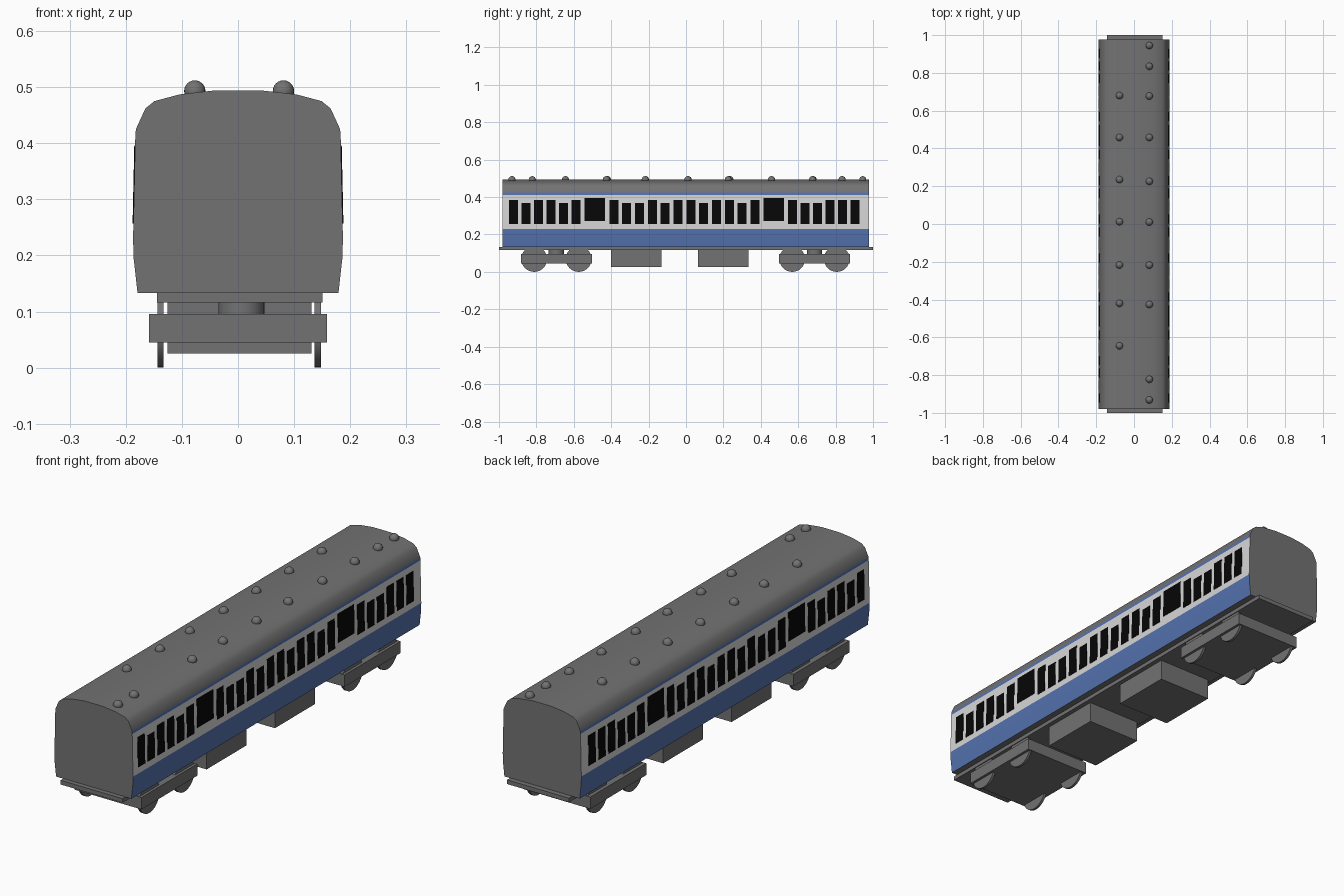
import bpy, bmesh, math
from mathutils import Matrix, Vector

if "Cube" in bpy.data.objects:
    bpy.data.objects.remove(bpy.data.objects["Cube"])


def material(name, rgb):
    m = bpy.data.materials.new(name)
    m.diffuse_color = (*rgb, 1)
    m.use_nodes = True
    m.node_tree.nodes["Principled BSDF"].inputs["Base Color"].default_value = m.diffuse_color
    return m


GREY = material("grey paint", (0.17, 0.17, 0.17))
WHITE = material("white paint", (0.68, 0.68, 0.68))
BLUE = material("blue paint", (0.09, 0.17, 0.43))
BLACK = material("black glass", (0.002, 0.002, 0.002))


def finish(name, bm, mats, smooth=False):
    bmesh.ops.recalc_face_normals(bm, faces=bm.faces)
    me = bpy.data.meshes.new(name)
    bm.to_mesh(me)
    bm.free()
    for m in mats:
        me.materials.append(m)
    ob = bpy.data.objects.new(name, me)
    bpy.context.collection.objects.link(ob)
    if smooth:
        bpy.ops.object.select_all(action='DESELECT')
        ob.select_set(True)
        bpy.context.view_layer.objects.active = ob
        bpy.ops.object.shade_smooth_by_angle(angle=math.radians(32))
    return ob


def box(name, x, y, z):
    bm = bmesh.new()
    size = Vector((x[1] - x[0], y[1] - y[0], z[1] - z[0]))
    mid = Vector((sum(x) / 2, sum(y) / 2, sum(z) / 2))
    bmesh.ops.create_cube(bm, size=1, matrix=Matrix.Translation(mid) @ Matrix.Diagonal((*size, 1)))
    return finish(name, bm, [GREY])


def cylinder(name, centre, radius, depth, axis_x=False):
    bm = bmesh.new()
    mat = Matrix.Translation(centre)
    if axis_x:
        mat = mat @ Matrix.Rotation(math.pi / 2, 4, 'Y')
    bmesh.ops.create_cone(bm, cap_ends=True, segments=32, radius1=radius,
                          radius2=radius, depth=depth, matrix=mat)
    return finish(name, bm, [GREY], True)


# Body shell: extruded cross-section, painted in bands by height
half = [(0.179, 0.133), (0.186, 0.195), (0.187, 0.23), (0.183, 0.412), (0.182, 0.425),
        (0.165, 0.462), (0.149, 0.475), (0.104, 0.487), (0.042, 0.494)]
outline = half + [(-x, z) for x, z in reversed(half)]
bm = bmesh.new()
front = bm.faces.new([bm.verts.new((x, -0.98, z)) for x, z in outline])
ext = bmesh.ops.extrude_face_region(bm, geom=[front], use_keep_orig=True)
bmesh.ops.translate(bm, vec=(0, 1.958, 0),
                    verts=[v for v in ext["geom"] if isinstance(v, bmesh.types.BMVert)])
bm.normal_update()
for f in bm.faces:
    z = f.calc_center_median().z
    if abs(f.normal.x) > 0.95 and z < 0.425:
        f.material_index = 1 if 0.23 < z < 0.412 else 2
finish("carriage_body", bm, [GREY, WHITE, BLUE], True)


# Windows: thin plates following the slope of the side walls
def wall_x(z):
    return 0.187 - (z - 0.23) * 0.004 / 0.182


panes = [(-0.543, -0.432, 0.273, 0.396), (0.414, 0.525, 0.273, 0.396)]   # door glass
rows = [(-0.946, 6, "tsttst"), (-0.410, 12, "tsststtsttst"), (0.546, 6, "tssttt")]
for start, count, heights in rows:
    pitch = 0.0667 if count == 6 else 0.0686
    for i in range(count):
        y = start + i * pitch
        panes.append((y, y + 0.048, 0.257, 0.385 if heights[i] == "t" else 0.367))
for side, label in ((1, "right"), (-1, "left")):
    bm = bmesh.new()
    for y0, y1, z0, z1 in panes:
        corners = [(y0, z0), (y1, z0), (y1, z1), (y0, z1)]
        inner = [bm.verts.new((side * (wall_x(z) - 0.001), y, z)) for y, z in corners]
        outer = [bm.verts.new((side * (wall_x(z) + 0.0015), y, z)) for y, z in corners]
        bm.faces.new(inner)
        bm.faces.new(outer)
        for i in range(4):
            j = (i + 1) % 4
            bm.faces.new((inner[i], inner[j], outer[j], outer[i]))
    finish(label + "_windows", bm, [BLACK])

# Underframe and equipment boxes
box("underframe", (-0.144, 0.151), (-1, 1), (0.116, 0.134))
box("front_equipment_box", (-0.126, 0.131), (-0.40, -0.13), (0.025, 0.12))
box("rear_equipment_box", (-0.126, 0.131), (0.064, 0.335), (0.025, 0.12))

# Bogies: frame, pivot and four wheels each
for label, mid in (("front", -0.693), ("rear", 0.687)):
    box(label + "_bogie_frame", (-0.159, 0.159), (mid - 0.19, mid + 0.19), (0.045, 0.096))
    cylinder(label + "_bogie_pivot", (0.006, mid, 0.107), 0.041, 0.025)
    for dy in (-0.119, 0.119):
        for x in (-0.138, 0.142):
            cylinder(label + "_wheel", (x, mid + dy, 0.069), 0.069, 0.011, True)

# Roof vents
right_y = [0.945, 0.835, 0.677, 0.458, 0.226, 0.01, -0.218, -0.426, -0.822, -0.931]
left_y = [0.68, 0.458, 0.235, 0.012, -0.217, -0.42, -0.645]
for x, ys in ((0.081, right_y), (-0.077, left_y)):
    for y in ys:
        bm = bmesh.new()
        bmesh.ops.create_uvsphere(bm, u_segments=20, v_segments=12, radius=0.019,
                                  matrix=Matrix.Translation((x, y, 0.493)))
        finish("roof_vent", bm, [GREY], True)
